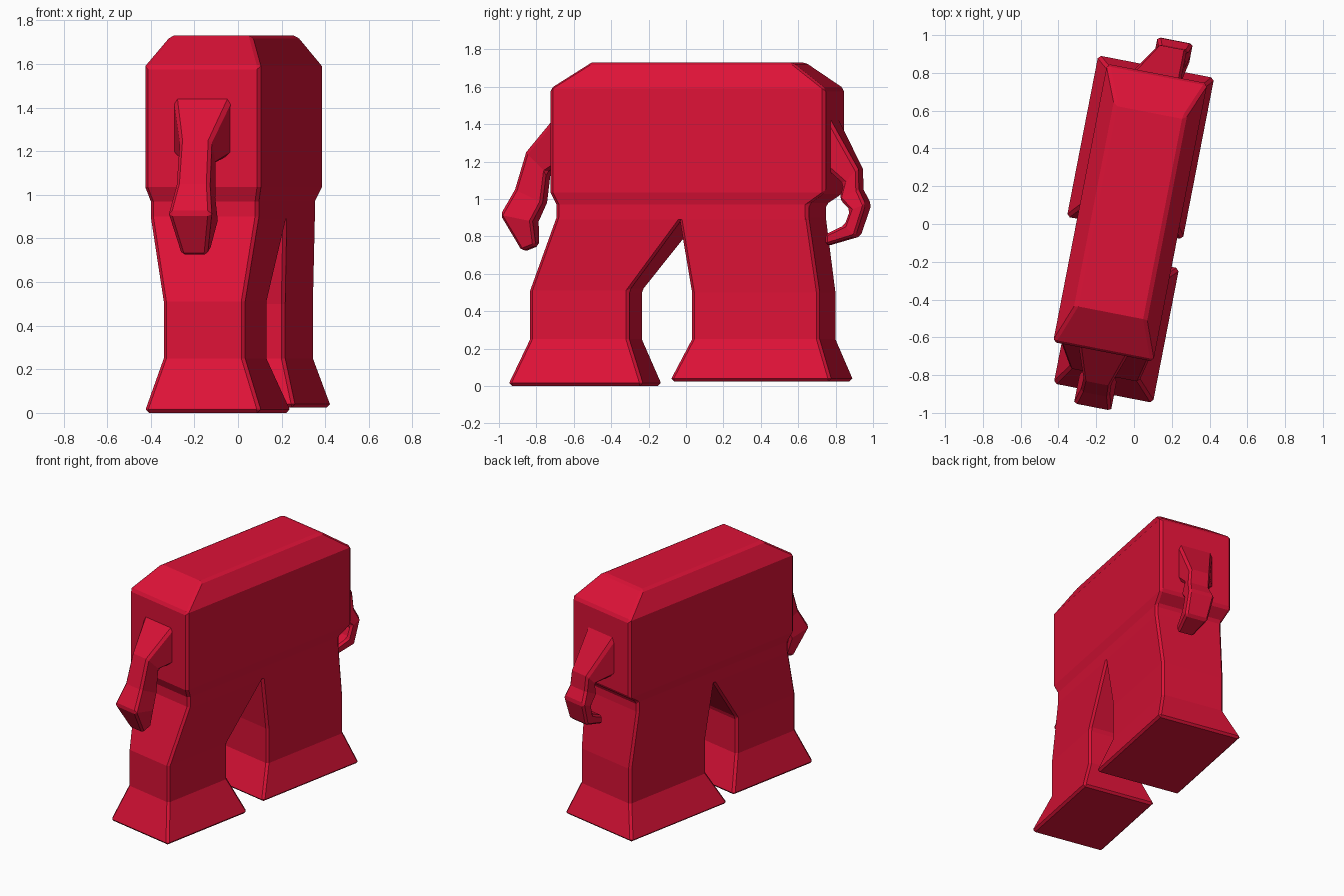
import bpy, bmesh, math
from mathutils import Matrix

if "Cube" in bpy.data.objects:
    bpy.data.objects.remove(bpy.data.objects["Cube"])

# The whole toy is turned slightly about z and shifted off centre
PLACE = Matrix.Translation((-0.02, 0.06, 0)) @ Matrix.Rotation(math.radians(-11), 4, 'Z')

red = bpy.data.materials.new("red")
red.diffuse_color = (0.72, 0.006, 0.038, 1)
red.use_nodes = True
red.node_tree.nodes["Principled BSDF"].inputs["Base Color"].default_value = red.diffuse_color


def loft(name, rings, cap_start=True, cap_end=True, bevel=0.015):
    """Skin a list of four-point rings into one bevelled block."""
    bm = bmesh.new()
    loops = [[bm.verts.new(p) for p in ring] for ring in rings]
    for a, b in zip(loops, loops[1:]):
        for i in range(4):
            j = (i + 1) % 4
            bm.faces.new((a[i], a[j], b[j], b[i]))
    if cap_start:
        bm.faces.new(loops[0][::-1])
    if cap_end:
        bm.faces.new(loops[-1])
    if cap_start or cap_end:
        bmesh.ops.recalc_face_normals(bm, faces=bm.faces[:])
    mesh = bpy.data.meshes.new(name)
    bm.to_mesh(mesh)
    bm.free()
    obj = bpy.data.objects.new(name, mesh)
    bpy.context.collection.objects.link(obj)
    obj.matrix_world = PLACE
    mesh.materials.append(red)
    mod = obj.modifiers.new("soft_edges", 'BEVEL')
    mod.width = bevel
    mod.segments = 1
    mod.limit_method = 'ANGLE'
    mod.angle_limit = math.radians(35)
    return obj


def level(z, u0, u1, v0, v1):
    """Horizontal rectangle at height z."""
    return [(u0, v0, z), (u1, v0, z), (u1, v1, z), (u0, v1, z)]


def slice_across(u, half, outer, inner):
    """Cross-section of a trunk or tail from its outer and inner side points."""
    return [(u - half, *outer), (u + half, *outer), (u + half, *inner), (u - half, *inner)]


# Body block with sloped roof and narrow waist
loft("body", [
    level(0.89, -0.25, 0.255, -0.72, 0.655),
    level(0.97, -0.25, 0.255, -0.72, 0.655),
    level(1.035, -0.27, 0.27, -0.75, 0.75),
    level(1.59, -0.27, 0.27, -0.75, 0.75),
    level(1.73, -0.19, 0.19, -0.54, 0.555),
], cap_start=False)

# Front legs, one flared block
loft("front_leg", [
    level(0.00, -0.225, 0.31, -0.965, -0.24),
    level(0.02, -0.225, 0.31, -0.965, -0.24),
    level(0.25, -0.16, 0.22, -0.87, -0.33),
    level(0.51, -0.16, 0.22, -0.87, -0.33),
    level(0.90, -0.25, 0.255, -0.72, -0.03),
], cap_end=False)

# Rear legs, a wider flared block
loft("rear_leg", [
    level(0.025, -0.325, 0.30, -0.085, 0.785),
    level(0.04, -0.325, 0.30, -0.085, 0.785),
    level(0.25, -0.235, 0.235, 0.015, 0.71),
    level(0.50, -0.235, 0.235, 0.015, 0.71),
    level(0.90, -0.25, 0.255, -0.05, 0.655),
], cap_end=False)

# Bent trunk on the front face
loft("trunk", [
    slice_across(0, 0.135, (-0.74, 1.45), (-0.74, 1.18)),
    slice_across(0, 0.075, (-0.92, 1.25), (-0.81, 1.14)),
    slice_across(0, 0.078, (-0.98, 1.05), (-0.83, 0.98)),
    slice_across(0, 0.10, (-1.055, 0.915), (-0.88, 0.88)),
    slice_across(0, 0.06, (-0.945, 0.72), (-0.87, 0.75)),
], cap_start=False)

# Curled tail on the back face
loft("tail", [
    slice_across(0, 0.13, (0.74, 1.44), (0.74, 1.15)),
    slice_across(0.05, 0.08, (0.90, 1.16), (0.82, 1.08)),
    slice_across(0.06, 0.08, (0.905, 1.05), (0.80, 1.00)),
    slice_across(0.06, 0.095, (0.945, 0.97), (0.86, 0.94)),
    slice_across(0.07, 0.085, (0.89, 0.80), (0.83, 0.86)),
    slice_across(0.07, 0.06, (0.72, 0.75), (0.72, 0.81)),
], cap_start=False)
